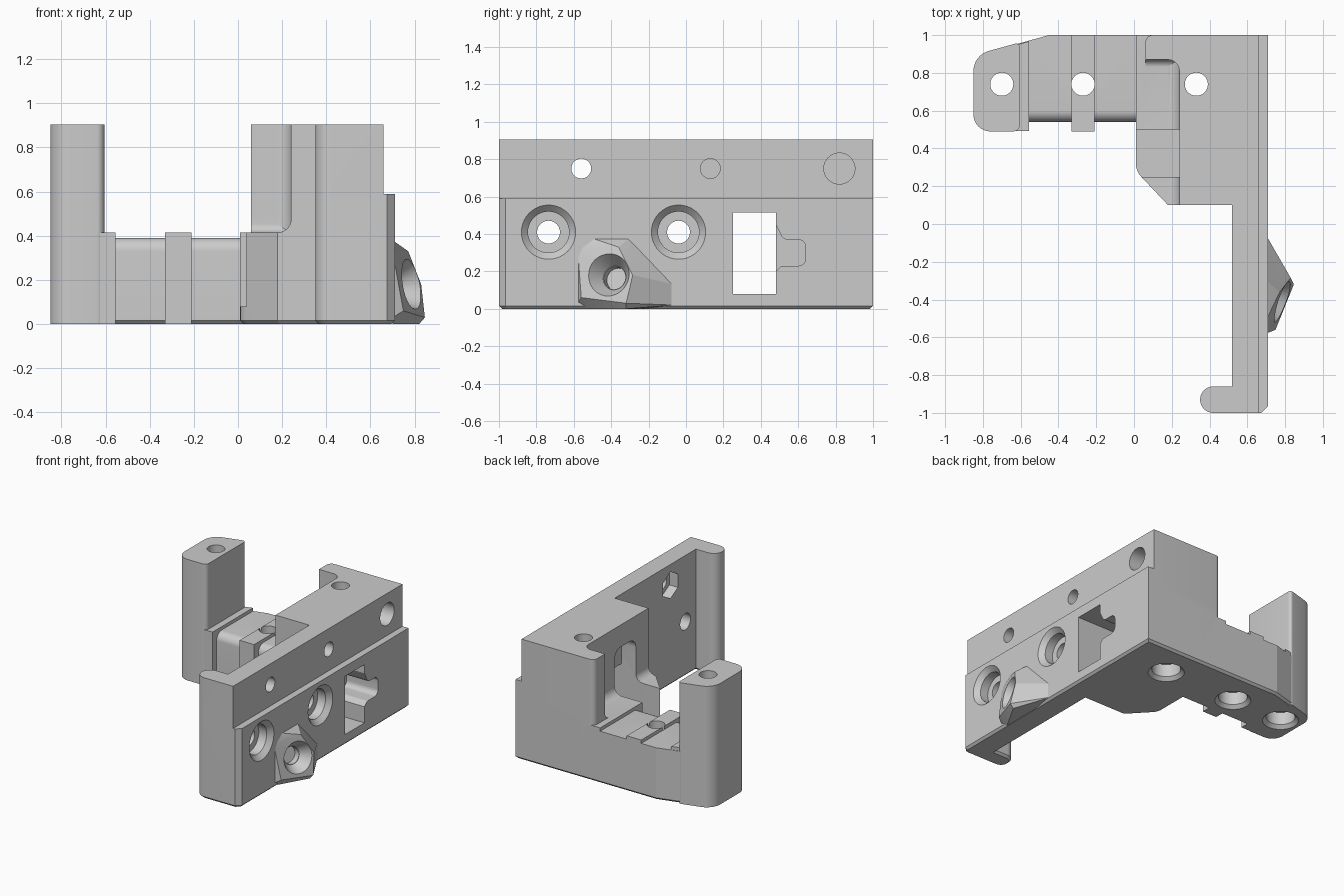
import bpy, bmesh, math
from mathutils import Vector

cube = bpy.data.objects.get("Cube")
if cube:
    bpy.data.objects.remove(cube, do_unlink=True)

grey = bpy.data.materials.new("plain grey")
grey.use_nodes = True
grey.diffuse_color = (0.6, 0.6, 0.6, 1)
grey.node_tree.nodes["Principled BSDF"].inputs["Base Color"].default_value = grey.diffuse_color

TOP, STEP, FLOOR, CHAMFER = 0.905, 0.59, 0.415, 0.016


def finish(name, bm):
    bmesh.ops.recalc_face_normals(bm, faces=bm.faces)
    mesh = bpy.data.meshes.new(name)
    bm.to_mesh(mesh)
    bm.free()
    mesh.materials.append(grey)
    ob = bpy.data.objects.new(name, mesh)
    bpy.context.collection.objects.link(ob)
    return ob


def rounded(points, steps=8):
    """Outline whose (a, b, radius) corners are filleted."""
    out = []
    for i, p in enumerate(points):
        c = Vector(p[:2])
        if len(p) < 3:
            out.append(c)
            continue
        u = (Vector(points[i - 1][:2]) - c).normalized()
        v = (Vector(points[(i + 1) % len(points)][:2]) - c).normalized()
        half = u.angle(v) / 2
        mid = c + (u + v).normalized() * p[2] / math.sin(half)
        a = c + u * p[2] / math.tan(half) - mid
        b = c + v * p[2] / math.tan(half) - mid
        sweep = a.angle(b)
        for k in range(steps + 1):
            t = sweep * k / steps
            out.append(mid + (a * math.sin(sweep - t) + b * math.sin(t)) / math.sin(sweep))
    return out


def prism(name, outline, lo, hi, axis="z", bevels=()):
    place = {"z": lambda a, b, h: (a, b, h),
             "x": lambda a, b, h: (h, a, b),
             "y": lambda a, b, h: (a, h, b)}[axis]
    bm = bmesh.new()
    rings = [[bm.verts.new(place(p[0], p[1], h)) for p in outline] for h in (lo, hi)]
    bm.faces.new(rings[0])
    bm.faces.new(rings[1])
    n = len(outline)
    for i in range(n):
        j = (i + 1) % n
        bm.faces.new((rings[0][i], rings[0][j], rings[1][j], rings[1][i]))
    bmesh.ops.recalc_face_normals(bm, faces=bm.faces)
    for rule, width, segments in bevels:
        edges = [e for e in bm.edges if all(rule(v.co) for v in e.verts)]
        bmesh.ops.bevel(bm, geom=edges, offset=width, segments=segments,
                        profile=0.5, affect="EDGES")
    return finish(name, bm)


def cone(name, start, direction, r1, r2, depth, sides=40):
    d = Vector(direction).normalized()
    bm = bmesh.new()
    bmesh.ops.create_cone(bm, cap_ends=True, segments=sides, radius1=r1, radius2=r2, depth=depth)
    bmesh.ops.translate(bm, vec=(0, 0, depth / 2), verts=bm.verts)
    bmesh.ops.rotate(bm, matrix=d.to_track_quat("Z", "Y").to_matrix(), verts=bm.verts)
    bmesh.ops.translate(bm, vec=start, verts=bm.verts)
    return finish(name, bm)


def combine(body, tool, operation):
    mod = body.modifiers.new("join", "BOOLEAN")
    mod.operation, mod.solver, mod.object = operation, "EXACT", tool
    bpy.context.view_layer.objects.active = body
    bpy.ops.object.modifier_apply(modifier=mod.name)
    bpy.data.objects.remove(tool, do_unlink=True)


def cove(a, b, r):
    """Concave fillet profile where a floor at b meets a wall at a."""
    e = 0.02
    turns = [math.pi / 2 * k / 8 for k in range(9)]
    arc = [(a - r * (1 - math.sin(t)), b + r * (1 - math.cos(t))) for t in turns]
    return [(a + e, b + r), (a + e, b - e), (a - r, b - e)] + arc


def back(x, shift=0.0):
    """Point on the slanted back of the rear arm."""
    return (x, 1 + (x + 0.45) * 0.276 + shift)


low = (lambda c: abs(c.z) < 1e-5, CHAMFER, 1)
low_back = (lambda c: abs(c.z) < 1e-5 and c.y > 0.9, CHAMFER, 1)


def spine(xmax, corner):
    return rounded([(xmax, 1), (0.06, 1, 0.04), (0.06, 0.87), (0.24, 0.87, 0.06), (0.24, 0.1),
                    (0.52, 0.1), (0.52, -0.86), (0.35, -0.86, 0.069), (0.35, -1, 0.069)] + corner)


# Main wall with block and foot, stepped back near the top
body = prism("bracket", spine(0.71, [(0.675, -1), (0.71, -0.965)]), 0, STEP, bevels=[low])
added = [prism("upper_wall", spine(0.66, [(0.66, -1)]), STEP - 0.1, TOP)]

# Floor beside the block, with its angled corner
added.append(prism("side_floor", rounded([(0.3, 1), (0.01, 1), (0.01, 0.28, 0.1), (0.18, 0.1),
                                          (0.3, 0.1)]), 0, FLOOR, bevels=[low]))
added.append(prism("floor_cove", cove(0.24, FLOOR, 0.06), 0.1, 0.9, "y"))
added.append(prism("arm_cove", cove(0.87, FLOOR, 0.04), 0.06, 0.26, "x"))

# Rear arm, its raised ridges and the end post
added.append(prism("rear_arm", [(0.1, 1), (-0.45, 1), back(-0.67), (-0.67, 0.54), (0.1, 0.54)],
                   0, 0.39, bevels=[low, (lambda c: c.z > 0.38 and c.y < 0.55, 0.06, 8)]))
added.append(prism("arm_ridge", [(-0.33, 0.49), (-0.21, 0.49), (-0.21, 1), (-0.33, 1)],
                   0, FLOOR, bevels=[low_back]))
added.append(prism("post_step", [(-0.555, 0.493), back(-0.555, -0.004), back(-0.69, -0.004),
                                 (-0.69, 0.493)], 0, FLOOR, bevels=[low_back]))
added.append(prism("end_post", rounded([(-0.605, 0.49, 0.035), back(-0.605, 0.004) + (0.02,),
                                        back(-0.85, 0.004) + (0.11,), (-0.85, 0.49, 0.09)]), 0, TOP))

# Faceted boss on the outer wall
bm = bmesh.new()
for y, z in ((-0.58, 0.03), (-0.58, 0.33), (-0.51, 0.38), (-0.3, 0.38), (-0.06, 0.13), (-0.06, 0.02)):
    bm.verts.new((0.7, y, z))
for y, z in ((-0.36, 0.33), (-0.5, 0.3), (-0.57, 0.2), (-0.56, 0.06), (-0.32, 0.03), (-0.285, 0.18)):
    bm.verts.new((0.782 + 0.38 * (y + 0.41) - 0.2 * (z - 0.18), y, z))
for x, y in ((0.7, -0.53), (0.82, -0.32), (0.7, -0.25)):
    bm.verts.new((x, y, 0))
hull = bmesh.ops.convex_hull(bm, input=bm.verts)
bmesh.ops.delete(bm, geom=list({v for v in hull["geom_interior"] + hull["geom_unused"]
                                if isinstance(v, bmesh.types.BMVert)}), context="VERTS")
added.append(finish("boss", bm))
for part in added:
    combine(body, part, "UNION")

# Window, side pocket and cable notch
cuts = [prism("channel", rounded([(0.25, 0.08), (0.5, 0.08), (0.5, 0.74, 0.07), (0.25, 0.74, 0.07)]),
              -0.1, 0.36, "x"),
        prism("window", [(0.25, 0.08), (0.48, 0.08), (0.48, 0.515), (0.25, 0.515)], 0.3, 0.8, "x"),
        prism("cable_notch", rounded([(0.46, 0.46), (0.48, 0.45), (0.52, 0.37, 0.04), (0.64, 0.37, 0.04),
                                      (0.64, 0.23, 0.04), (0.51, 0.23, 0.03), (0.48, 0.2), (0.46, 0.2)]),
              0.45, 0.8, "x")]

# Vertical bolt holes with flared counterbores underneath
for x in (-0.70, -0.27, 0.33):
    cuts.append(cone("bolt_hole", (x, 0.74, -0.1), (0, 0, 1), 0.061, 0.061, 1.2))
    cuts.append(cone("bolt_seat", (x, 0.74, -0.1), (0, 0, 1), 0.1, 0.1, 0.22))
    cuts.append(cone("bolt_flare", (x, 0.74, -0.01), (0, 0, 1), 0.135, 0.1, 0.035))

# Bolt holes through the wall with flared counterbores
inward = (-1, 0, 0)
for y in (-0.735, -0.04):
    cuts.append(cone("wall_hole", (0.8, y, 0.41), inward, 0.061, 0.061, 0.4))
    cuts.append(cone("wall_seat", (0.8, y, 0.41), inward, 0.11, 0.11, 0.19))
    cuts.append(cone("wall_flare", (0.72, y, 0.41), inward, 0.155, 0.11, 0.045))

# Upper holes and the nut pocket
cuts.append(cone("pin_hole", (0.8, -0.56, 0.75), inward, 0.053, 0.053, 0.4))
cuts.append(cone("blind_hole", (0.8, 0.13, 0.75), inward, 0.053, 0.053, 0.26))
cuts.append(cone("wide_hole", (0.8, 0.82, 0.75), inward, 0.083, 0.083, 0.35))
cuts.append(cone("nut_pocket", (0.5, -0.56, 0.75), (1, 0, 0), 0.1, 0.1, 0.09, 6))

# Tilted countersunk hole in the boss
tilt = Vector((1, -0.38, 0.2)).normalized()
centre = Vector((0.782, -0.41, 0.18))
cuts.append(cone("boss_flare", centre + tilt * 0.02, -tilt, 0.125, 0.065, 0.1))
cuts.append(cone("boss_hole", centre, -tilt, 0.062, 0.062, 0.13))
for part in cuts:
    combine(body, part, "DIFFERENCE")

bpy.ops.object.select_all(action="DESELECT")
body.select_set(True)
bpy.context.view_layer.objects.active = body
bpy.ops.object.shade_smooth_by_angle(angle=math.radians(14))
